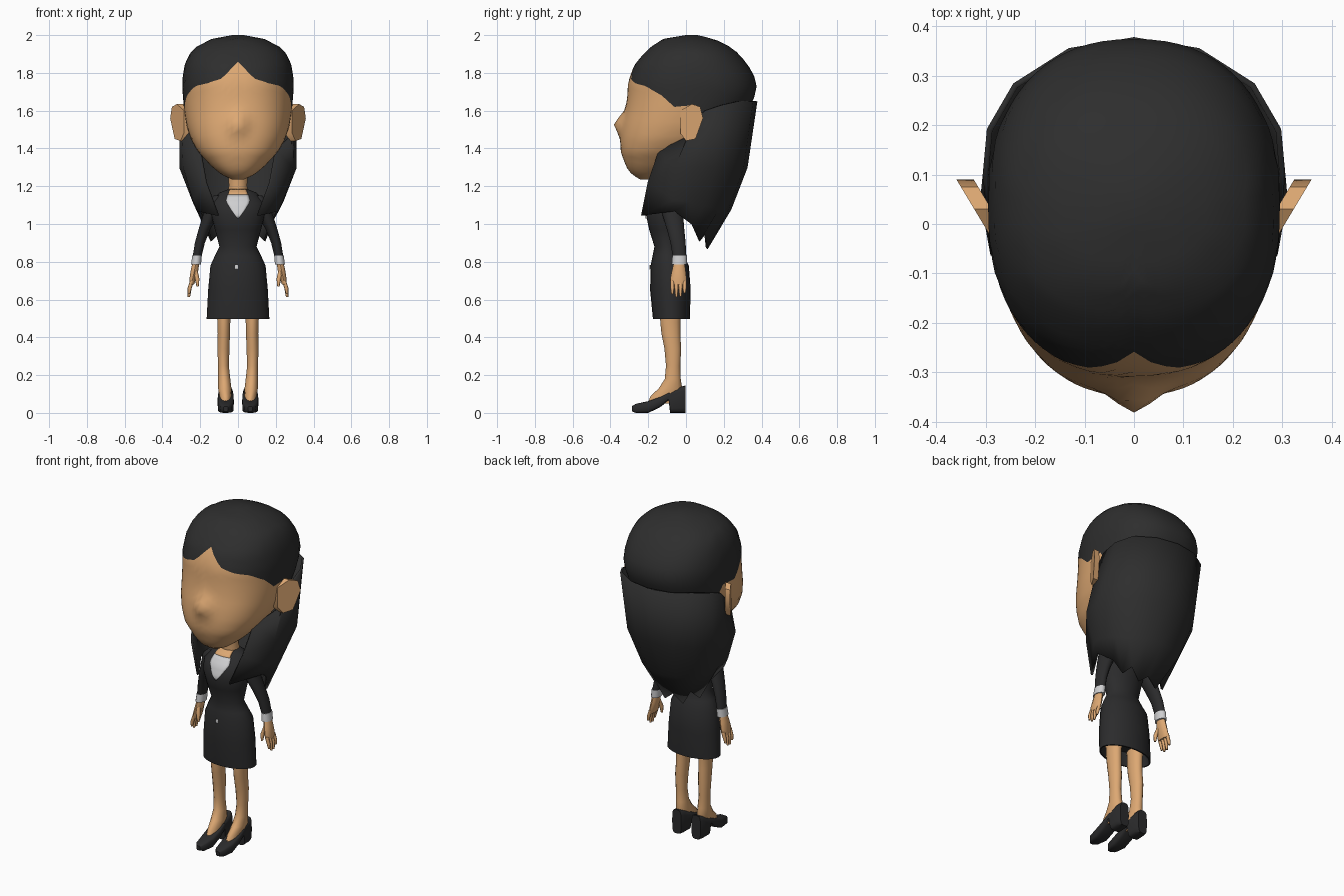
import bpy, bmesh, math


def material(name, rgb):
    m = bpy.data.materials.new(name)
    m.diffuse_color = (*rgb, 1)
    return m


SKIN = material("skin", (0.72, 0.39, 0.17))
HAIR = material("dark hair", (0.027, 0.027, 0.027))
SUIT = material("charcoal suit", (0.024, 0.024, 0.025))
SHIRT = material("pale shirt", (0.62, 0.62, 0.63))


def interp(table, t):
    """Linear look-up in rows of (key, value, value...)."""
    for p, q in zip(table, table[1:]):
        if t <= q[0]:
            f = max(0, (t - p[0]) / (q[0] - p[0]))
            return [a + (b - a) * f for a, b in zip(p[1:], q[1:])]
    return list(table[-1][1:])


def ring_point(cx, cy, rx, ry, a, e=2):
    s, c = math.sin(a), math.cos(a)
    return (cx + rx * math.copysign(abs(s) ** (2 / e), s),
            cy - ry * math.copysign(abs(c) ** (2 / e), c))


def ring(cx, cy, z, rx, ry, n=14, e=2):
    return [(*ring_point(cx, cy, rx, ry, 2 * math.pi * i / n, e), z) for i in range(n)]


def loft(name, rings, mats, closed=True, mirror=False, rule=None, angle=50, thick=0):
    bm = bmesh.new()
    rows = [[bm.verts.new(p) for p in r] for r in rings]
    n = len(rows[0])
    for k, (a, b) in enumerate(zip(rows, rows[1:])):
        for i in range(n if closed else n - 1):
            j = (i + 1) % n
            f = bm.faces.new((a[i], a[j], b[j], b[i]))
            f.material_index = rule(k) if rule else 0
    if closed:
        bm.faces.new(rows[0][::-1])
        top = bm.faces.new(rows[-1])
        top.material_index = rule(len(rows)) if rule else 0
    bmesh.ops.remove_doubles(bm, verts=bm.verts, dist=1e-5)
    bmesh.ops.recalc_face_normals(bm, faces=bm.faces)
    me = bpy.data.meshes.new(name)
    bm.to_mesh(me)
    bm.free()
    for m in mats:
        me.materials.append(m)
    ob = bpy.data.objects.new(name, me)
    bpy.context.collection.objects.link(ob)
    bpy.ops.object.select_all(action='DESELECT')
    ob.select_set(True)
    bpy.context.view_layer.objects.active = ob
    bpy.ops.object.shade_smooth_by_angle(angle=math.radians(angle))
    if thick:
        s = ob.modifiers.new("thickness", 'SOLIDIFY')
        s.thickness, s.offset = thick, 0
    if mirror:
        ob.modifiers.new("mirror", 'MIRROR')
    return ob


# Head with hair cap: rows follow the hairline (z, half width, front y, back y)
HEAD = [(1.235, .03, -.24, -.15), (1.26, .085, -.285, -.06), (1.30, .135, -.315, 0),
        (1.38, .21, -.345, .1), (1.45, .25, -.347, .2), (1.52, .272, -.338, .28),
        (1.60, .285, -.32, .33), (1.68, .292, -.31, .365), (1.75, .297, -.307, .378),
        (1.84, .283, -.275, .33), (1.90, .258, -.225, .28), (1.935, .225, -.19, .24),
        (1.98, .14, -.12, .15), (2.0, .03, 0, .06)]
HAIRLINE = [(0, 1.86), (7, 1.81), (14, 1.77), (30, 1.745), (47, 1.73), (66, 1.68),
            (80, 1.62), (95, 1.63), (105, 1.56), (120, 1.48), (180, 1.48)]
N, LOW, HIGH = 72, 18, 12


def head_row(k):
    row = []
    for i in range(N):
        deg = 360 * i / N
        zh = interp(HAIRLINE, min(deg, 360 - deg))[0]
        if k <= LOW:
            z = 1.235 + (zh - 1.235) * (k / LOW) ** 1.3
        else:
            z = zh + (2.0 - zh) * (1 - (1 - (k - LOW) / HIGH) ** 1.6)
        w, f, b = interp(HEAD, z)
        x, y = ring_point(0, (f + b) / 2, w, (b - f) / 2, math.radians(deg), 2.3)
        if y < 0:  # nose
            y -= .045 * math.exp(-(x / .05) ** 2 - ((z - 1.53) / .05) ** 2)
        row.append((x, y, z))
    return row


loft("head", [head_row(k) for k in range(LOW + HIGH + 1)], [SKIN, HAIR],
     rule=lambda k: int(k >= LOW))

# Ears: slanted slabs
EAR = [(-.03, 1.6), (.03, 1.635), (.075, 1.62), (.09, 1.56), (.065, 1.49),
       (.05, 1.45), (0, 1.44), (-.03, 1.48)]
loft("ears", [[(.287 + (y + .03) * .6 - d, y, z) for y, z in EAR] for d in (0, .035)],
     [SKIN], mirror=True, angle=40)

# Long hair: strands from back centre to front lock, mirrored
LOCKS = [[(0, .372, 1.65), (0, .32, 1.3), (0, .235, 1.08), (0, .12, .92)],
         [(.13, .35, 1.65), (.12, .30, 1.3), (.09, .22, 1.08), (.06, .11, .87)],
         [(.24, .28, 1.65), (.22, .24, 1.3), (.17, .17, 1.08), (.10, .10, .95)],
         [(.292, .19, 1.63), (.285, .15, 1.3), (.215, .1, 1.1), (.14, .07, .91)],
         [(.30, .1, 1.6), (.305, .05, 1.3), (.235, .02, 1.12), (.17, .03, 1.0)],
         [(.295, .05, 1.55), (.285, -.06, 1.3), (.235, -.06, 1.13), (.21, -.06, 1.07)],
         [(.28, .03, 1.47), (.2, -.14, 1.39), (.17, -.2, 1.22), (.105, -.235, 1.045)]]
left = [[(-x, y, z) for x, y, z in c] for c in LOCKS[:0:-1]]
loft("long_hair", left + LOCKS, [HAIR], closed=False, thick=.012, angle=60)

# Neck
loft("neck", [ring(0, -.075, 1.13, .06, .05), ring(0, -.075, 1.2, .05, .048),
              ring(0, -.09, 1.32, .052, .055)], [SKIN])

# Jacket and skirt (z, half width, front y, back y)
BODY = [(.497, .166, -.175, .02), (.65, .158, -.19, .025), (.78, .146, -.187, .015),
        (.83, .123, -.177, -.01), (.88, .098, -.167, -.03), (.97, .122, -.195, -.02),
        (1.05, .142, -.212, -.01), (1.11, .145, -.19, 0), (1.165, .1, -.145, -.01),
        (1.185, .05, -.115, -.03)]
skirt_inside = [ring(0, -.08, .58, .14, .08, 24), ring(0, -.078, .497, .158, .09, 24)]
loft("jacket_and_skirt", skirt_inside + [ring(0, (f + b) / 2, z, w, (b - f) / 2, 24)
                                         for z, w, f, b in BODY], [SUIT])


def front_plate(name, outline, mat, cx=0):
    """Thin patch lying on the front of the body; outline rows are (z, half width)."""
    rows = []
    for k in range(9):
        z = outline[0][0] + (outline[-1][0] - outline[0][0]) * k / 8
        h = interp(outline, z)[0]
        w, f, b = interp(BODY, z)
        xs = [cx + h * i / 4 for i in range(-4, 5)]
        rows.append([(x, (f + b) / 2 - (b - f) / 2 * math.sqrt(max(0, 1 - (x / w) ** 2)) - .004, z)
                     for x in xs])
    loft(name, rows, [mat], closed=False, thick=.003)


front_plate("shirt", [(1.03, .003), (1.08, .04), (1.12, .064), (1.155, .055)], SHIRT)
front_plate("open_collar", [(1.155, .052), (1.183, .044)], SKIN)
front_plate("button", [(.76, .009), (.783, .007)], SHIRT, cx=-.008)

# Sleeves, cuffs
loft("sleeves", [ring(*r) for r in [
    (.105, -.08, 1.15, .025, .035), (.122, -.078, 1.115, .046, .055),
    (.145, -.07, 1.05, .04, .055), (.178, -.055, .97, .032, .046),
    (.202, -.042, .9, .027, .04), (.217, -.034, .825, .024, .036)]], [SUIT], mirror=True)
loft("cuffs", [ring(*r) for r in [(.217, -.034, .832, .026, .038),
                                  (.222, -.036, .785, .027, .04)]], [SHIRT], mirror=True)

# Hands: palm, four fingers and a thumb
loft("palms", [ring(*r, 10) for r in [
    (.222, -.036, .8, .019, .028), (.23, -.038, .755, .021, .036),
    (.24, -.04, .71, .018, .043), (.245, -.04, .68, .013, .041)]], [SKIN], mirror=True)
for i, tip in enumerate((.63, .613, .615, .635)):
    y = -.072 + .0215 * i
    loft("finger", [ring(.243, y, .7, .011, .011, 8), ring(.256, y, .66, .011, .01, 8),
                    ring(.26, y, tip, .006, .006, 8)], [SKIN], mirror=True)
loft("thumbs", [ring(.228, -.055, .755, .014, .016, 8), ring(.216, -.072, .71, .012, .012, 8),
                ring(.214, -.075, .67, .006, .007, 8)], [SKIN], mirror=True)

# Legs, flaring into feet hidden in the shoes
loft("legs", [ring(*r) for r in [
    (.066, -.12, .05, .03, .085), (.066, -.108, .09, .033, .078), (.07, -.082, .13, .036, .062),
    (.073, -.07, .18, .033, .042), (.077, -.068, .25, .029, .038), (.077, -.07, .34, .033, .044),
    (.075, -.08, .42, .033, .05), (.075, -.083, .48, .035, .053), (.076, -.083, .56, .038, .056)]],
     [SKIN], mirror=True)

# Heeled shoes: sections along y (y, bottom z, top z, half width)
SHOE = [(-.287, .008, .035, .012), (-.265, 0, .048, .03), (-.2, 0, .062, .042),
        (-.14, .028, .085, .043), (-.092, .065, .11, .042), (-.084, 0, .115, .04),
        (-.03, 0, .138, .04), (-.003, 0, .145, .03)]
loft("shoes", [[(x, y, z) for x, z, _ in ring(.065, (b + t) / 2, 0, w, (t - b) / 2, 16, 4)]
               for y, b, t, w in SHOE], [SUIT], mirror=True, angle=40)
